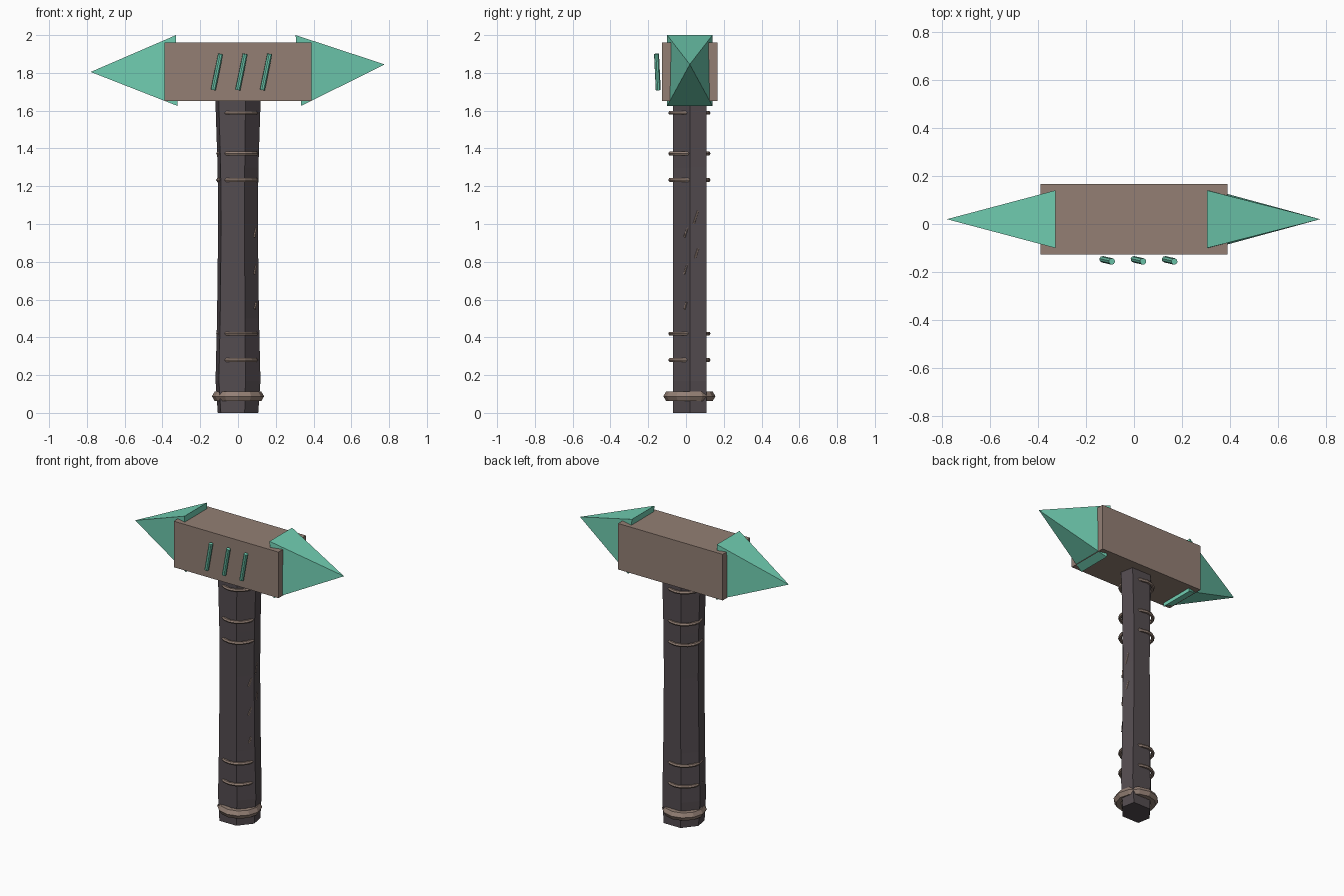
import bpy
import bmesh
from math import pi
from mathutils import Vector

if "Cube" in bpy.data.objects:
    bpy.data.objects.remove(bpy.data.objects["Cube"])


def material(name, srgb):
    m = bpy.data.materials.new(name)
    lin = [((c / 255 + 0.055) / 1.055) ** 2.4 for c in srgb]
    m.diffuse_color = (*lin, 1)
    m.use_nodes = True
    m.node_tree.nodes["Principled BSDF"].inputs["Base Color"].default_value = m.diffuse_color
    return m


BROWN = material("brown", (147, 127, 116))
GREEN = material("jade green", (112, 205, 177))
DARK = material("dark wood", (84, 76, 80))


def mesh_object(name, verts, faces, mat):
    me = bpy.data.meshes.new(name)
    me.from_pydata(verts, [], faces)
    bm = bmesh.new()
    bm.from_mesh(me)
    bmesh.ops.recalc_face_normals(bm, faces=bm.faces)
    bm.to_mesh(me)
    bm.free()
    me.materials.append(mat)
    ob = bpy.data.objects.new(name, me)
    bpy.context.collection.objects.link(ob)
    return ob


def rod(name, a, b, radius, mat, sides=8):
    a, b = Vector(a), Vector(b)
    bpy.ops.mesh.primitive_cylinder_add(vertices=sides, radius=radius,
                                        depth=(b - a).length, location=(a + b) / 2)
    ob = bpy.context.object
    ob.name = name
    ob.rotation_euler = (b - a).to_track_quat('Z', 'Y').to_euler()
    ob.data.materials.append(mat)


def ring(name, z, major, minor, sides, mat, tube, x=0.0):
    bpy.ops.mesh.primitive_torus_add(major_segments=sides, minor_segments=tube,
                                     major_radius=major, minor_radius=minor,
                                     location=(x, 0.018, z))
    ob = bpy.context.object
    ob.name = name
    ob.data.materials.append(mat)


# Handle: skewed six-sided section, flared at both ends
section = [(1, 0.0), (0.33, -0.088), (-0.85, -0.088),
           (-1, 0.0), (-0.33, 0.088), (0.85, 0.088)]
levels = [(0, 0.107), (0.17, 0.119), (0.5, 0.111), (1.0, 0.105),
          (1.3, 0.108), (1.66, 0.120)]
verts = [(x * w, 0.02 + y, z) for z, w in levels for x, y in section]
faces = [(6 * k + i, 6 * k + (i + 1) % 6, 6 * k + 6 + (i + 1) % 6, 6 * k + 6 + i)
         for k in range(len(levels) - 1) for i in range(6)]
top = 6 * (len(levels) - 1)
faces += [tuple(range(6)), tuple(range(top, top + 6))]
mesh_object("handle", verts, faces, DARK)

# Collar at the foot and thin bands around the grip
ring("collar", 0.088, 0.108, 0.030, 12, BROWN, 6)
for i, z in enumerate((0.28, 0.42, 1.233, 1.373, 1.588)):
    ring(f"band_{i + 1}", z, 0.101, 0.011, 16, BROWN, 6, -0.004)

# Small slanted inlays on the right of the grip
inlays = [((0.085, -0.009, 0.93), (0.094, 0.010, 0.98)),
          ((0.085, -0.009, 0.735), (0.094, 0.008, 0.785)),
          ((0.088, -0.008, 0.55), (0.096, 0.003, 0.585)),
          ((0.099, 0.040, 1.00), (0.095, 0.063, 1.07)),
          ((0.100, 0.048, 0.82), (0.096, 0.064, 0.87))]
for i, (a, b) in enumerate(inlays):
    rod(f"inlay_{i + 1}", a, b, 0.006, BROWN, 6)

# Head block
bpy.ops.mesh.primitive_cube_add(size=1, location=(0, 0.02, 1.805))
head = bpy.context.object
head.name = "head_block"
head.scale = (0.78, 0.293, 0.31)
head.data.materials.append(BROWN)


# Four-sided spikes that wrap the ends of the block
def spike(name, x_top, x_bottom, tip):
    y0, y1 = -0.1, 0.14
    v = [(x_top, y0, 2.0), (x_top, y1, 2.0),
         (x_bottom, y1, 1.625), (x_bottom, y0, 1.625), tip]
    mesh_object(name, v, [(0, 1, 2, 3), (0, 1, 4), (1, 2, 4), (2, 3, 4), (3, 0, 4)], GREEN)


spike("left_spike", -0.328, -0.32, (-0.78, 0.02, 1.805))
spike("right_spike", 0.305, 0.335, (0.776, 0.02, 1.845))

# Three slanted bars in front of the block
for i in range(3):
    x = -0.131 + 0.13 * i
    rod(f"front_bar_{i + 1}", (x, -0.147, 1.71), (x + 0.039, -0.156, 1.9), 0.0135, GREEN)
